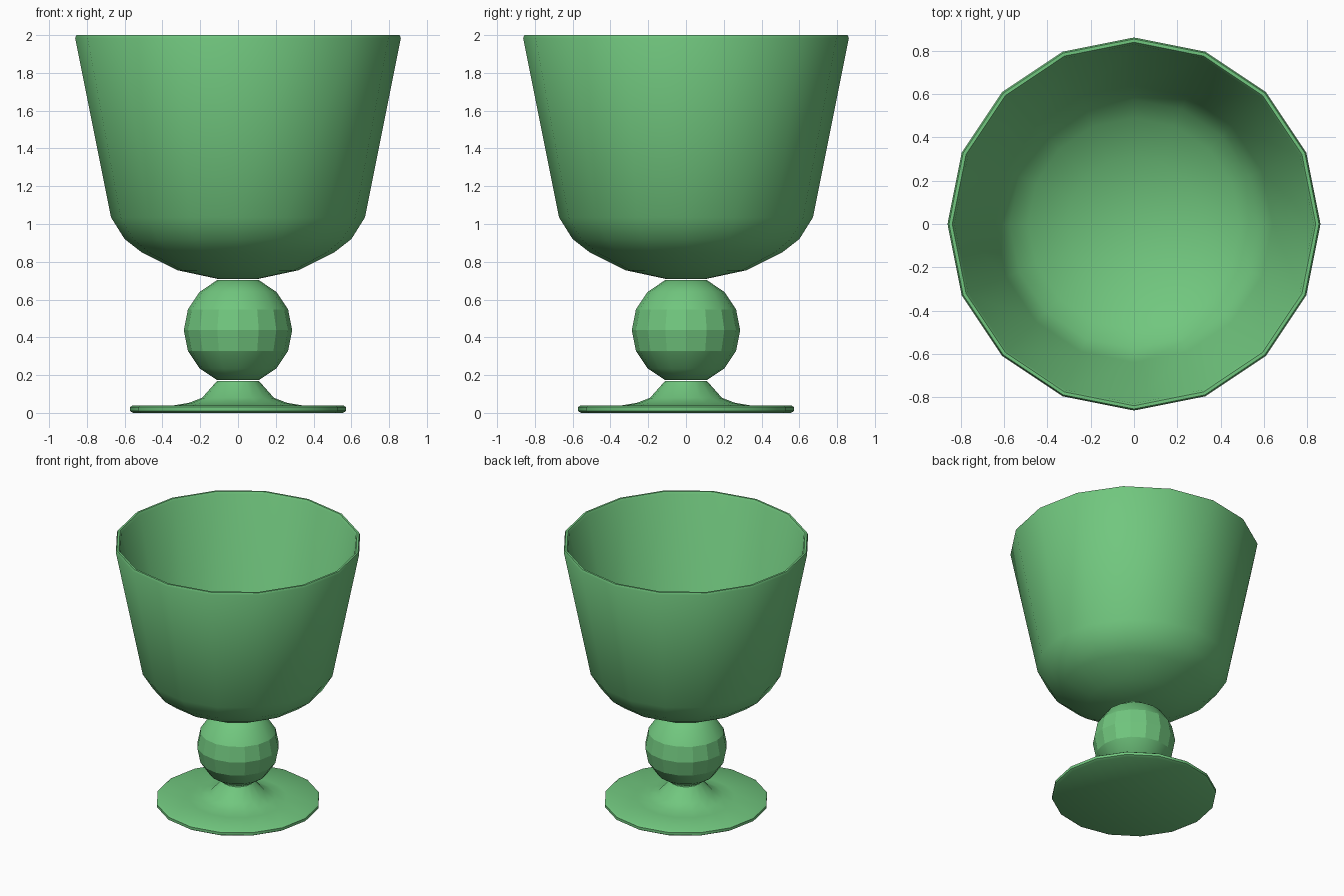
import bpy, bmesh, math

cube = bpy.data.objects.get("Cube")
if cube:
    bpy.data.objects.remove(cube, do_unlink=True)

SIDES = 16

green = bpy.data.materials.new("green_glaze")
green.use_nodes = True
colour = (0.165, 0.57, 0.21, 1)
green.diffuse_color = colour
green.node_tree.nodes["Principled BSDF"].inputs["Base Color"].default_value = colour


def lathe(name, profile, flat=None):
    """Spin a (radius, z) profile around z; radius 0 becomes a pole."""
    bm = bmesh.new()
    verts = [bm.verts.new((r, 0, z)) for r, z in profile]
    edges = [bm.edges.new(pair) for pair in zip(verts, verts[1:])]
    bmesh.ops.spin(bm, geom=verts + edges, cent=(0, 0, 0), axis=(0, 0, 1),
                   angle=math.tau, steps=SIDES, use_duplicate=False)
    bmesh.ops.remove_doubles(bm, verts=bm.verts, dist=0.0005)
    bmesh.ops.recalc_face_normals(bm, faces=bm.faces)
    mesh = bpy.data.meshes.new(name)
    bm.to_mesh(mesh)
    bm.free()
    obj = bpy.data.objects.new(name, mesh)
    bpy.context.collection.objects.link(obj)
    mesh.materials.append(green)
    bpy.ops.object.select_all(action='DESELECT')
    obj.select_set(True)
    bpy.context.view_layer.objects.active = obj
    bpy.ops.object.shade_smooth_by_angle(angle=math.radians(38))
    if flat:
        for p in mesh.polygons:
            if flat(p):
                p.use_smooth = False
    return obj


# Bowl: outer wall up to the bevelled rim, then back down the inside
lathe("bowl", [
    (0, 0.71), (0.11, 0.71), (0.32, 0.755), (0.51, 0.85), (0.60, 0.92),
    (0.672, 1.035), (0.862, 1.985), (0.855, 2.0), (0.84, 2.0), (0.83, 1.985),
    (0.64, 1.045), (0.575, 0.945), (0.49, 0.88), (0.31, 0.79), (0, 0.745)])

# Round knob, with faceted bands beside its equator
RADIUS, CENTRE = 0.287, 0.438
knob = [(RADIUS * math.cos(a), CENTRE + RADIUS * math.sin(a))
        for a in (math.pi * (i / 8 - 0.5) for i in range(1, 8))]
lathe("stem_knob", [(0, knob[0][1])] + knob + [(0, knob[-1][1])],
      flat=lambda p: abs(p.center.z - CENTRE) < 0.1)

# Flared foot with a thin rounded disc edge
lathe("foot", [
    (0, 0), (0.555, 0), (0.572, 0.01), (0.572, 0.03), (0.557, 0.04),
    (0.34, 0.04), (0.26, 0.053), (0.19, 0.08), (0.11, 0.17), (0, 0.17)])
